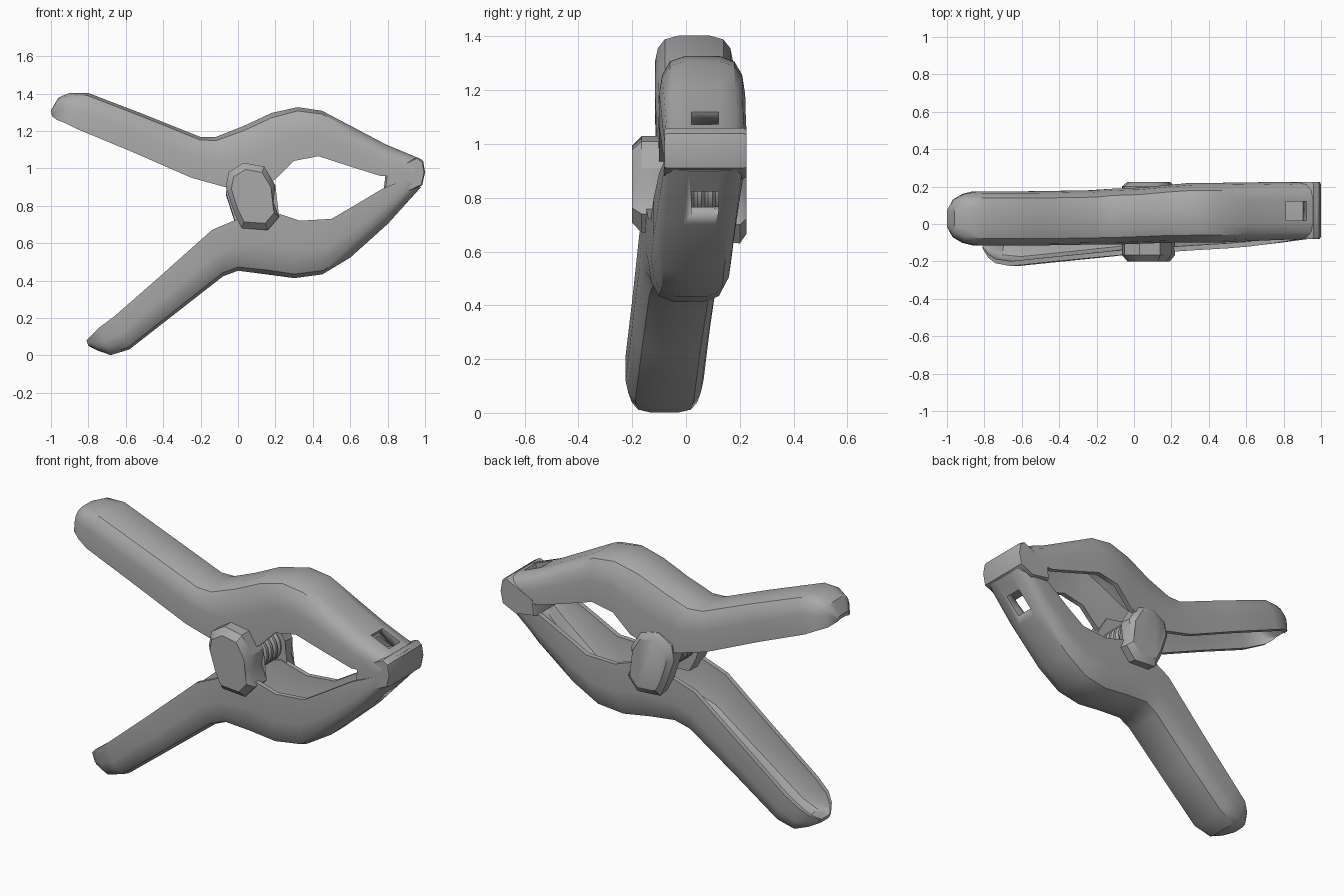
import bpy, bmesh, math
from mathutils import Vector

if "Cube" in bpy.data.objects:
    bpy.data.objects.remove(bpy.data.objects["Cube"], do_unlink=True)

grey = bpy.data.materials.new("plain grey")
grey.use_nodes = True
COLOR = (0.4, 0.4, 0.4, 1)
grey.diffuse_color = COLOR
grey.node_tree.nodes["Principled BSDF"].inputs["Base Color"].default_value = COLOR


def loft(name, rings, angle=35):
    """Skin closed rings of points and cap both ends."""
    bm = bmesh.new()
    loops = [[bm.verts.new(p) for p in ring] for ring in rings]
    n = len(loops[0])
    for a, b in zip(loops, loops[1:]):
        for i in range(n):
            j = (i + 1) % n
            bm.faces.new((a[i], a[j], b[j], b[i]))
    caps = [bm.faces.new(loops[0]), bm.faces.new(loops[-1])]
    bmesh.ops.triangulate(bm, faces=caps)
    bmesh.ops.recalc_face_normals(bm, faces=bm.faces[:])
    mesh = bpy.data.meshes.new(name)
    bm.to_mesh(mesh)
    bm.free()
    mesh.materials.append(grey)
    obj = bpy.data.objects.new(name, mesh)
    bpy.context.collection.objects.link(obj)
    bpy.ops.object.select_all(action='DESELECT')
    obj.select_set(True)
    bpy.context.view_layer.objects.active = obj
    bpy.ops.object.shade_smooth_by_angle(angle=math.radians(angle))
    return obj


# Half of the channel section: (share of width, share of depth)
OUTER = [(1, 0), (1, 0.5), (0.93, 0.75), (0.75, 0.92), (0.4, 0.99)]
CAVITY = [(0.35, 0.76), (0.65, 0.68), (0.78, 0.45), (0.82, 0)]


def arm(name, stations):
    """Channel-shaped arm; station = outer x z, inner x z, y, half width, hollowness."""
    rings = []
    for xo, zo, xi, zi, yc, w, hollow in stations:
        right = OUTER
        left = [(-u, v) for u, v in reversed(OUTER)]
        inside = [(-u, v * hollow) for u, v in reversed(CAVITY)]
        inside += [(u, v * hollow) for u, v in CAVITY]
        rings.append([(xi + (xo - xi) * v, yc + w * u, zi + (zo - zi) * v)
                      for u, v in right + left + inside])
    return loft(name, rings)


def prism(name, outline, levels):
    """Outline in x, z stacked along y; level = y, scale, z shift."""
    cx = sum(p[0] for p in outline) / len(outline)
    cz = sum(p[1] for p in outline) / len(outline)
    return loft(name, [[(cx + (x - cx) * s, y, cz + (z - cz) * s + dz) for x, z in outline]
                       for y, s, dz in levels])


upper_arm = arm("upper_arm", [
    (-1.0, 1.31, -0.995, 1.28, 0.03, 0.05, 0.3),
    (-0.96, 1.38, -0.97, 1.26, 0.03, 0.1, 0.5),
    (-0.9, 1.405, -0.92, 1.24, 0.03, 0.13, 0.9),
    (-0.8, 1.405, -0.86, 1.21, 0.03, 0.145, 1),
    (-0.5, 1.29, -0.57, 1.09, 0.03, 0.145, 1),
    (-0.2, 1.17, -0.25, 0.95, 0.035, 0.145, 1),
    (-0.12, 1.17, -0.07, 0.9, 0.04, 0.15, 1),
    (0.03, 1.23, 0.04, 0.88, 0.045, 0.15, 1),
    (0.18, 1.3, 0.2, 0.94, 0.055, 0.155, 1),
    (0.32, 1.33, 0.3, 1.04, 0.06, 0.16, 1),
    (0.45, 1.31, 0.43, 1.065, 0.06, 0.16, 1),
    (0.62, 1.22, 0.6, 1.01, 0.065, 0.157, 1),
    (0.79, 1.13, 0.76, 0.96, 0.07, 0.155, 0.9),
    (0.98, 1.05, 0.92, 0.96, 0.07, 0.15, 0.6)])

lower_arm = arm("lower_arm", [
    (-0.8, 0.05, -0.81, 0.08, -0.08, 0.05, 0.3),
    (-0.75, 0.025, -0.78, 0.11, -0.08, 0.1, 0.5),
    (-0.68, 0.0, -0.74, 0.15, -0.08, 0.13, 0.9),
    (-0.58, 0.03, -0.66, 0.21, -0.08, 0.145, 1),
    (-0.33, 0.225, -0.42, 0.42, -0.055, 0.145, 1),
    (-0.08, 0.42, -0.14, 0.67, -0.025, 0.148, 1),
    (0.0, 0.45, 0.0, 0.73, -0.01, 0.15, 1),
    (0.15, 0.43, 0.18, 0.77, 0.0, 0.15, 1),
    (0.3, 0.41, 0.33, 0.72, 0.01, 0.15, 1),
    (0.45, 0.43, 0.5, 0.73, 0.02, 0.15, 1),
    (0.6, 0.52, 0.62, 0.8, 0.03, 0.15, 1),
    (0.8, 0.7, 0.77, 0.89, 0.05, 0.15, 0.9),
    (0.98, 0.9, 0.89, 0.94, 0.07, 0.15, 0.6)])

# Gripping pad where the jaws meet
prism("jaw_pad", [(0.79, 0.98), (0.96, 1.06), (0.99, 1.04), (1.0, 0.98),
                  (0.985, 0.91), (0.9, 0.87), (0.78, 0.89)],
      [(-0.08, 0.93, 0), (-0.065, 1, 0), (0.21, 1, 0), (0.225, 0.93, 0)])

# Pivot ears on both sides, with the spring between them
EAR = [(-0.05, 0.98), (0.03, 1.03), (0.14, 1.01), (0.2, 0.91), (0.19, 0.82),
       (0.22, 0.74), (0.16, 0.67), (0.02, 0.68), (-0.02, 0.76), (-0.065, 0.9)]
prism("front_pivot_ear", EAR, [(-0.06, 1, 0), (-0.165, 1, 0), (-0.2, 0.8, 0)])
prism("back_pivot_ear", EAR, [(0.13, 1, -0.03), (0.2, 1, -0.04), (0.225, 0.8, -0.04)])

circle = [(0.08 + 0.1 * math.cos(a), 0.84 + 0.1 * math.sin(a))
          for a in (math.tau * i / 16 for i in range(16))]
coils = []
for i in range(6):
    y = -0.09 + i * 0.04
    coils += [(y, 0.88, 0), (y + 0.012, 1, 0), (y + 0.028, 1, 0)]
prism("spring", circle, coils + [(0.15, 0.88, 0)])


# Small windows through the outer walls of both jaws
def window(target, name, x, z, direction):
    side = Vector((-direction[1], direction[0]))
    out = Vector(direction)
    center = Vector((x, z))
    corners = [center + side * a * 0.06 + out * b * 0.07
               for a, b in ((-1, -1), (1, -1), (1, 1), (-1, 1))]
    cutter = prism(name, [tuple(c) for c in corners], [(0.02, 1, 0), (0.12, 1, 0)])
    cutter.hide_render = True
    cutter.hide_viewport = True
    cutter.display_type = 'WIRE'
    cut = target.modifiers.new("window", 'BOOLEAN')
    cut.operation = 'DIFFERENCE'
    cut.solver = 'EXACT'
    cut.object = cutter


window(upper_arm, "upper_window_cutter", 0.87, 1.1, (0.43, 0.9))
window(lower_arm, "lower_window_cutter", 0.87, 0.78, (0.74, -0.67))
